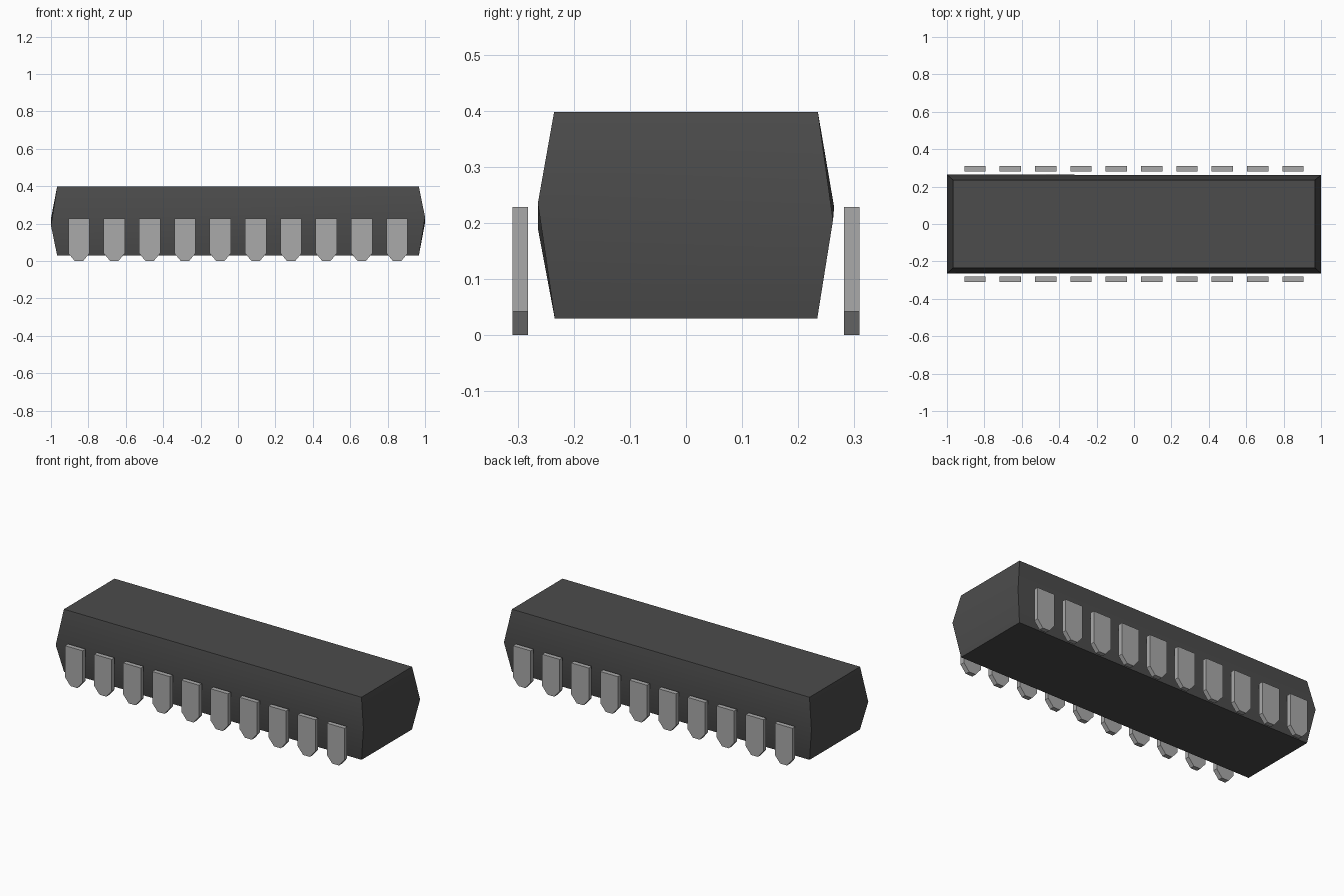
import bpy
import math

default = bpy.data.objects.get("Cube")
if default:
    bpy.data.objects.remove(default, do_unlink=True)


def make_material(name, value):
    mat = bpy.data.materials.new(name)
    mat.use_nodes = True
    colour = (value, value, value, 1.0)
    mat.diffuse_color = colour
    mat.node_tree.nodes["Principled BSDF"].inputs["Base Color"].default_value = colour
    return mat


def loft(name, rings, mat):
    """Join equal-sized rings of points with quads and cap both ends."""
    n = len(rings[0])
    verts = [p for ring in rings for p in ring]
    faces = [tuple(reversed(range(n))), tuple(range(len(verts) - n, len(verts)))]
    for r in range(len(rings) - 1):
        for i in range(n):
            j = (i + 1) % n
            faces.append((r * n + i, r * n + j, (r + 1) * n + j, (r + 1) * n + i))
    mesh = bpy.data.meshes.new(name)
    mesh.from_pydata(verts, [], faces)
    mesh.materials.append(mat)
    mesh.update()
    obj = bpy.data.objects.new(name, mesh)
    bpy.context.collection.objects.link(obj)
    return obj


def rectangle(x, y, z):
    return [(-x, -y, z), (x, -y, z), (x, y, z), (-x, y, z)]


dark_plastic = make_material("dark plastic", 0.072)
grey_metal = make_material("grey metal", 0.40)

# Chip body: tapered above and below a slightly uneven moulding ridge
ridge = [(-1, -0.264, 0.19), (1, -0.264, 0.235), (1, 0.262, 0.205), (-1, 0.264, 0.228)]
body = loft("chip_body", [rectangle(0.967, 0.234, 0.03), ridge,
                          rectangle(0.967, 0.235, 0.398)], dark_plastic)
bpy.ops.object.select_all(action="DESELECT")
body.select_set(True)
bpy.context.view_layer.objects.active = body
bpy.ops.object.shade_smooth_by_angle(angle=math.radians(30))

# Two rows of ten flat pins with chamfered tips
PITCH = 0.189
outline = [(-0.022, 0), (0.022, 0), (0.057, 0.042), (0.057, 0.228),
           (-0.057, 0.228), (-0.057, 0.042)]
for side, y in (("front", -0.2955), ("back", 0.2955)):
    for i in range(10):
        cx = (i - 4.5) * PITCH
        rings = [[(cx + x, y + dy, z) for x, z in outline] for dy in (0.0135, -0.0135)]
        loft(f"{side}_pin_{i + 1}", rings, grey_metal)
